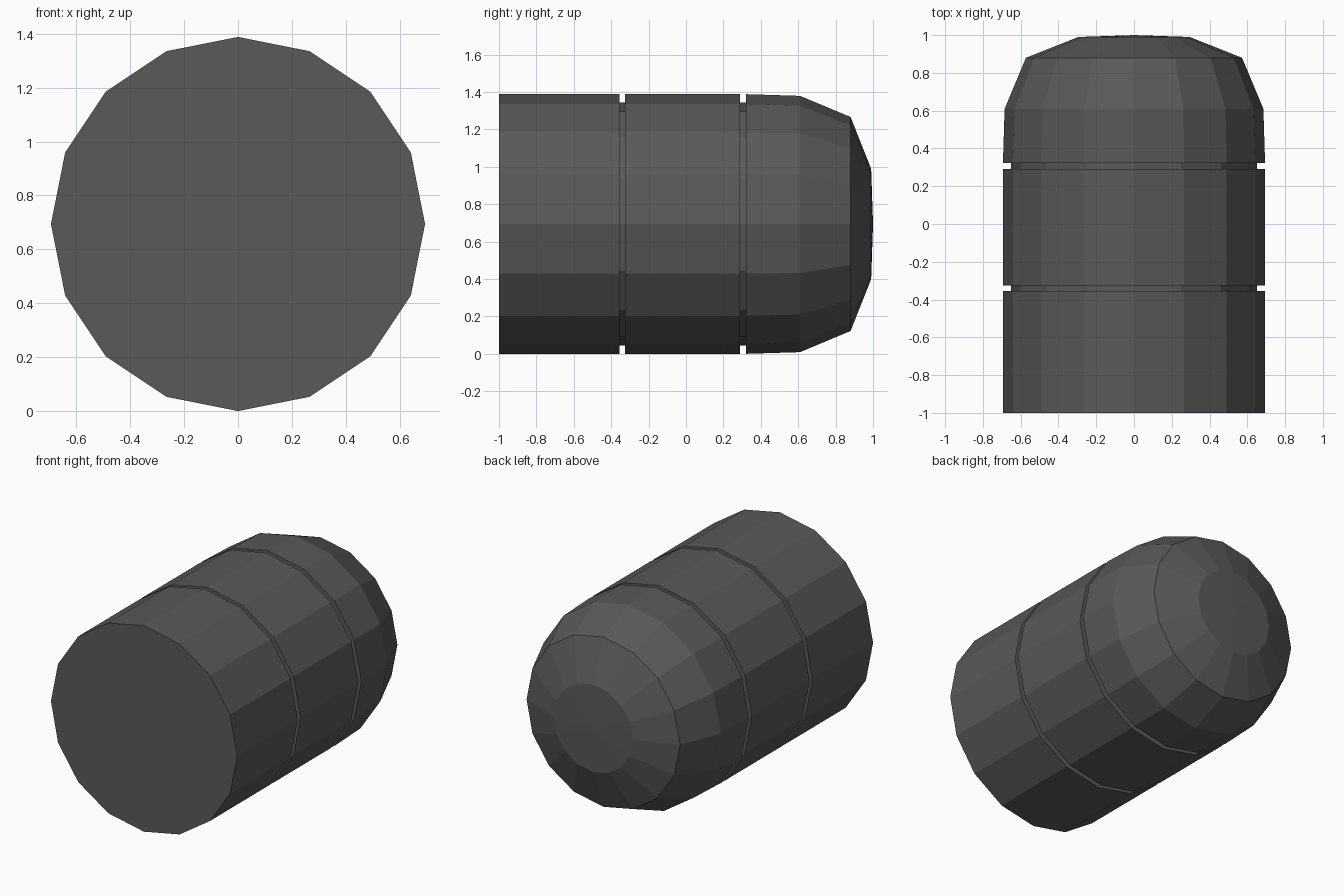
import bpy, bmesh
from math import sin, cos, pi

if "Cube" in bpy.data.objects:
    bpy.data.objects.remove(bpy.data.objects["Cube"])

SIDES, CENTRE_Z = 16, 0.694

# Profile as (y, radius): flat base, two narrow grooves, faceted dome
profile = [
    (-1.0, 0.694),
    (-0.355, 0.694), (-0.355, 0.65), (-0.325, 0.65), (-0.325, 0.694),
    (0.29, 0.694), (0.29, 0.65), (0.322, 0.65), (0.322, 0.694),
    (0.61, 0.685), (0.88, 0.572), (0.99, 0.295),
]

bm = bmesh.new()
rings = [[bm.verts.new((r * sin(2 * pi * i / SIDES), y,
                        CENTRE_Z + r * cos(2 * pi * i / SIDES)))
          for i in range(SIDES)] for y, r in profile]
tip = bm.verts.new((0, 1.0, CENTRE_Z))

# Side walls, base cap and dome tip
for a, b in zip(rings, rings[1:]):
    for i in range(SIDES):
        j = (i + 1) % SIDES
        bm.faces.new((a[i], a[j], b[j], b[i]))
bm.faces.new(rings[0])
for i in range(SIDES):
    bm.faces.new((rings[-1][i], rings[-1][(i + 1) % SIDES], tip))
bmesh.ops.recalc_face_normals(bm, faces=bm.faces[:])

mesh = bpy.data.meshes.new("grooved_capsule_body")
bm.to_mesh(mesh)
bm.free()
body = bpy.data.objects.new("grooved_capsule_body", mesh)
bpy.context.collection.objects.link(body)

# Dark grey finish
dark = bpy.data.materials.new("dark_grey")
dark.diffuse_color = (0.1, 0.1, 0.1, 1)
dark.use_nodes = True
dark.node_tree.nodes["Principled BSDF"].inputs["Base Color"].default_value = dark.diffuse_color
mesh.materials.append(dark)
